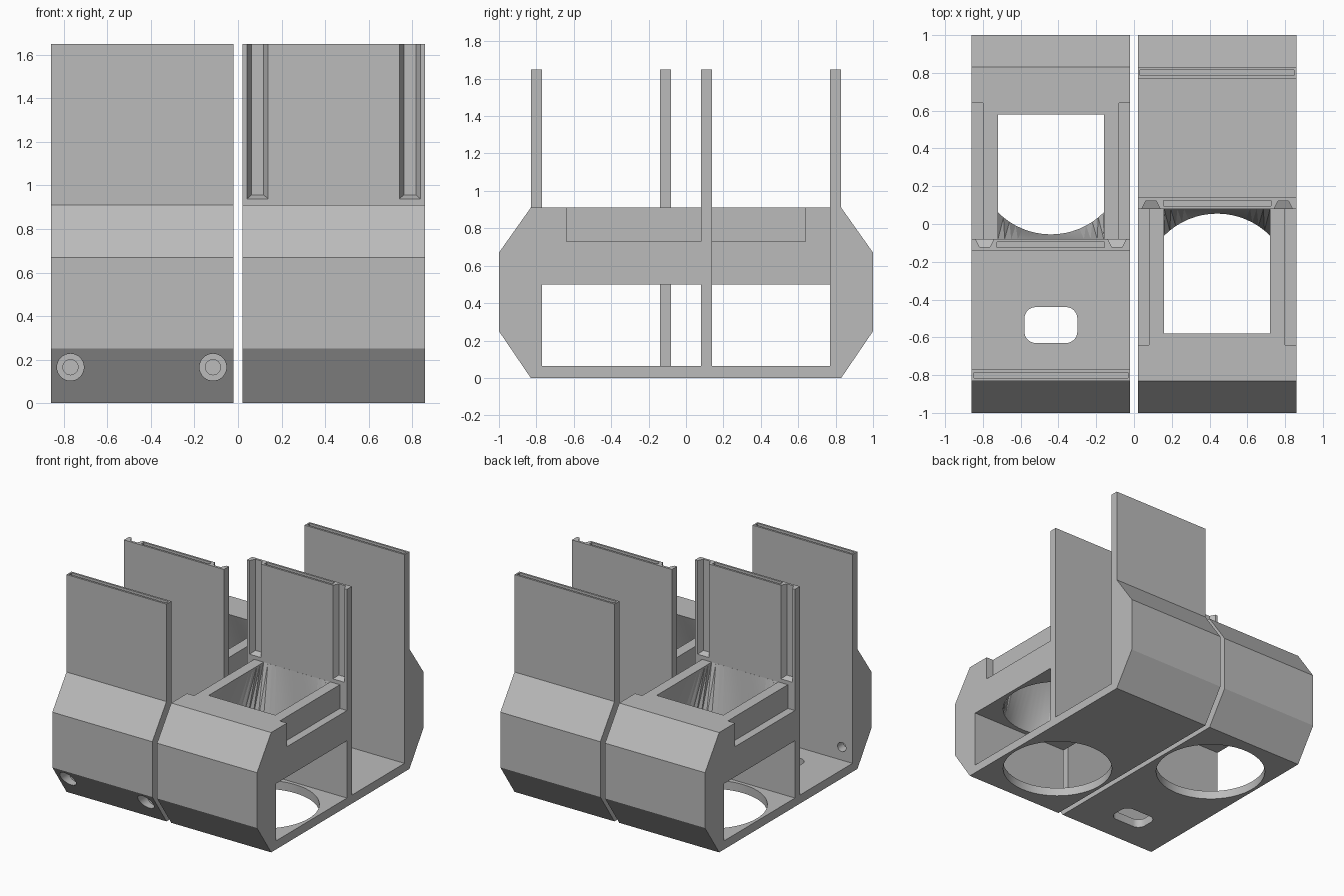
import bpy, bmesh, math
from mathutils import Matrix

if "Cube" in bpy.data.objects:
    bpy.data.objects.remove(bpy.data.objects["Cube"])

grey = bpy.data.materials.new("light_grey")
grey.diffuse_color = (0.5, 0.5, 0.5, 1)
grey.use_nodes = True
grey.node_tree.nodes["Principled BSDF"].inputs["Base Color"].default_value = grey.diffuse_color

X0, X1, XC = 0.02, 0.86, 0.44      # width and middle of one unit
HOLE_Y, HOLE_R = -0.34, 0.395      # round opening


def to_object(name, bm):
    bmesh.ops.recalc_face_normals(bm, faces=bm.faces)
    mesh = bpy.data.meshes.new(name)
    bm.to_mesh(mesh)
    bm.free()
    ob = bpy.data.objects.new(name, mesh)
    bpy.context.collection.objects.link(ob)
    mesh.materials.append(grey)
    return ob


def loft(name, rings, tri=False):
    """Closed solid through matching rings of points."""
    bm = bmesh.new()
    loops = [[bm.verts.new(p) for p in r] for r in rings]
    n = len(loops[0])
    for a, b in zip(loops, loops[1:]):
        for i in range(n):
            j = (i + 1) % n
            bm.faces.new((a[i], a[j], b[j], b[i]))
    bm.faces.new(loops[0][::-1])
    bm.faces.new(loops[-1])
    if tri:
        bmesh.ops.triangulate(bm, faces=[f for f in bm.faces if len(f.verts) == 4])
    return to_object(name, bm)


def box(name, x0, x1, y0, y1, z0, z1):
    return loft(name, [[(x0, y0, z), (x1, y0, z), (x1, y1, z), (x0, y1, z)] for z in (z0, z1)])


def circle(cx, cy, r, n=64, start=-math.pi / 4):
    return [(cx + r * math.cos(start + 2 * math.pi * i / n),
             cy + r * math.sin(start + 2 * math.pi * i / n)) for i in range(n)]


def rectangle_ring(x0, x1, y0, y1, per_side=16):
    c = [(x1, y0), (x1, y1), (x0, y1), (x0, y0)]
    out = []
    for k in range(4):
        a, b = c[k], c[(k + 1) % 4]
        out += [(a[0] + (b[0] - a[0]) * i / per_side, a[1] + (b[1] - a[1]) * i / per_side)
                for i in range(per_side)]
    return out


def at_z(ring, z):
    return [(x, y, z) for x, y in ring]


def common_cutters():
    cuts = [box("window_cut", 0, 0.9, -0.77, 0.08, 0.065, 0.5)]
    # side rails lowered into the block
    for a, b in ((0, 0.08), (0.80, 0.9)):
        cuts.append(box("rail_cut", a, b, -0.64, 0.08, 0.73, 1.0))
    # funnel from rectangular top to round bottom
    top = rectangle_ring(0.16, 0.72, -0.58, 0.0795)
    rnd = circle(XC, HOLE_Y, HOLE_R)
    cuts.append(loft("funnel_cut", [at_z(rnd, 0.45), at_z(rnd, 0.5), at_z(top, 0.91), at_z(top, 0.95)], True))
    # round hole in the floor
    cuts.append(loft("floor_hole_cut", [at_z(rnd, -0.05), at_z(rnd, 0.1)]))
    # thin slots sunk into the plate tops
    cuts.append(box("middle_slot_cut", 0.155, 0.725, 0.095, 0.125, 0.95, 1.7))
    cuts.append(box("end_slot_cut", 0.032, 0.848, 0.785, 0.815, 0.95, 1.7))
    # tapered vertical grooves on the middle plate
    for gx in (0.09, 0.79):
        rings = []
        for y, w, z in ((0.06, 0.058, 0.93), (0.122, 0.028, 0.957)):
            rings.append([(gx - w, y, z), (gx + w, y, z), (gx + w, y, 1.7), (gx - w, y, 1.7)])
        cuts.append(loft("groove_cut", rings))
    return cuts


def extra_cutters():
    cuts = []
    # counterbored screw holes in the end wall
    for sx in (0.115, 0.77):
        for r, y0, y1 in ((0.062, 0.84, 1.1), (0.035, 0.7, 0.9)):
            ring = circle(sx, 0.165, r, 32)
            cuts.append(loft("screw_cut", [[(x, y, z) for x, z in ring] for y in (y0, y1)]))
    # rounded cable slot in the floor
    ring = []
    for cx, cy, s in ((0.52, 0.50, -90), (0.52, 0.57, 0), (0.36, 0.57, 90), (0.36, 0.50, 180)):
        for i in range(9):
            a = math.radians(s + i * 11.25)
            ring.append((cx + 0.06 * math.cos(a), cy + 0.06 * math.sin(a)))
    cuts.append(loft("cable_slot_cut", [at_z(ring, -0.05), at_z(ring, 0.12)]))
    return cuts


# side outline: floor, end wall with tall plate, middle plate, solid block
PROFILE = [(-0.83, 0), (0.83, 0), (1, 0.25), (1, 0.67), (0.83, 0.91), (0.83, 1.65),
           (0.77, 1.65), (0.77, 0.065), (0.14, 0.065), (0.14, 1.65), (0.08, 1.65),
           (0.08, 0.91), (-0.83, 0.91), (-1, 0.67), (-1, 0.25)]


def make_unit(name, cutters, turn):
    unit = loft(name, [[(x, y, z) for y, z in PROFILE] for x in (X0, X1)])
    for c in cutters:
        c.hide_render = True
        m = unit.modifiers.new("cut", 'BOOLEAN')
        m.operation, m.solver, m.object = 'DIFFERENCE', 'EXACT', c
    bpy.context.view_layer.update()
    dg = bpy.context.evaluated_depsgraph_get()
    mesh = bpy.data.meshes.new_from_object(unit.evaluated_get(dg))
    unit.modifiers.clear()
    unit.data = mesh
    for c in cutters:
        bpy.data.objects.remove(c)
    mesh.transform(Matrix.Rotation(turn, 4, 'Z'))
    mesh.materials.clear()
    mesh.materials.append(grey)
    bpy.ops.object.select_all(action='DESELECT')
    unit.select_set(True)
    bpy.context.view_layer.objects.active = unit
    bpy.ops.object.shade_smooth_by_angle(angle=math.radians(25))


make_unit("right_housing", common_cutters(), 0)
make_unit("left_housing", common_cutters() + extra_cutters(), math.pi)
